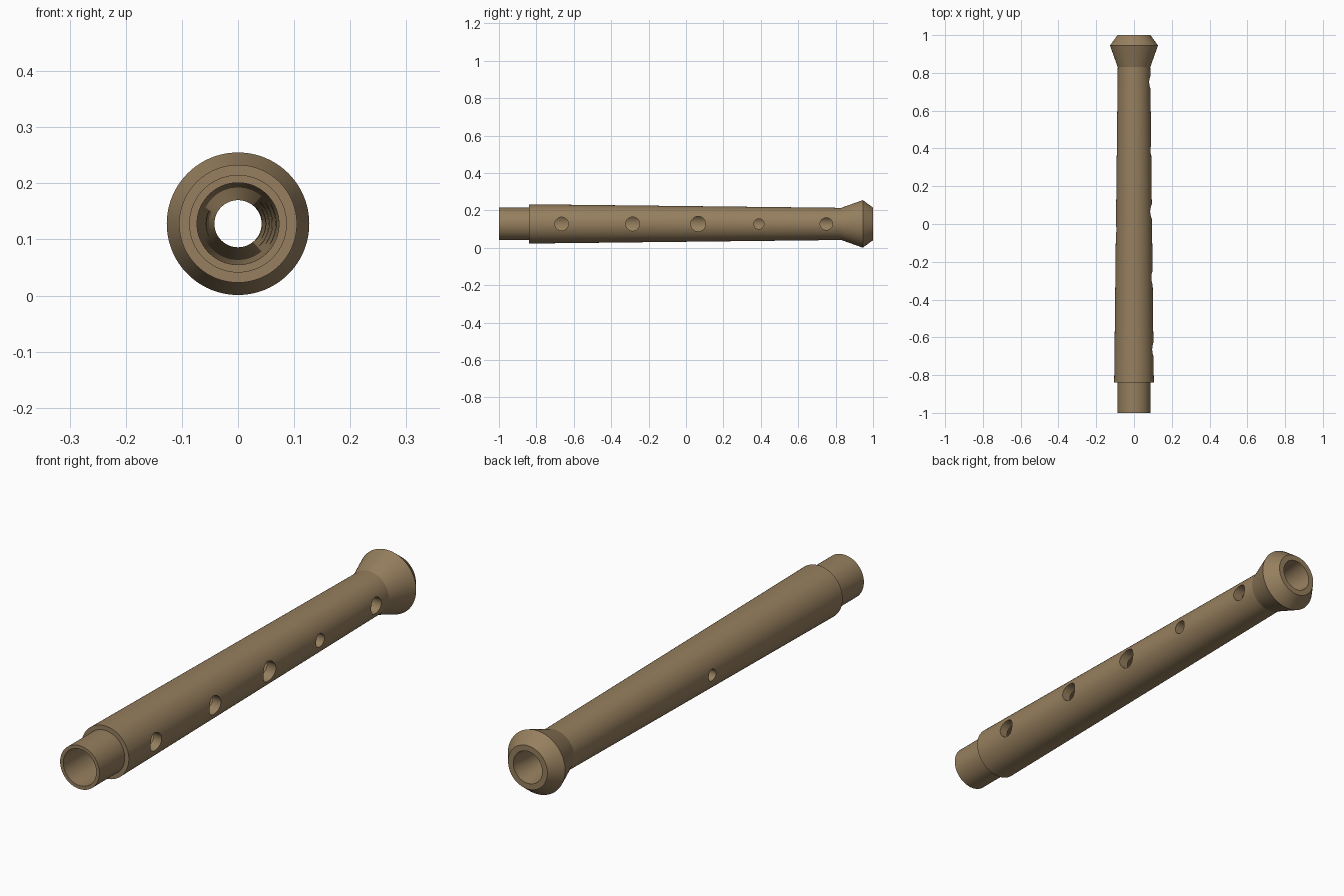
import bpy, bmesh, math
from mathutils import Matrix

if "Cube" in bpy.data.objects:
    bpy.data.objects.remove(bpy.data.objects["Cube"])

AXIS_Z = 0.128
SIDES = 96

wood = bpy.data.materials.new("brown wood")
wood.diffuse_color = (0.305, 0.212, 0.112, 1)
wood.use_nodes = True
wood.node_tree.nodes["Principled BSDF"].inputs["Base Color"].default_value = wood.diffuse_color


def lathe(name, profile):
    """Spin a closed (radius, y) loop around the pipe's long axis."""
    bm = bmesh.new()
    rings = []
    for r, y in profile:
        ring = []
        for i in range(SIDES):
            a = 2 * math.pi * i / SIDES
            ring.append(bm.verts.new((r * math.cos(a), y, AXIS_Z + r * math.sin(a))))
        rings.append(ring)
    for k, ring in enumerate(rings):
        nxt = rings[(k + 1) % len(rings)]
        for i in range(SIDES):
            j = (i + 1) % SIDES
            bm.faces.new((ring[i], ring[j], nxt[j], nxt[i]))
    bmesh.ops.recalc_face_normals(bm, faces=bm.faces)
    mesh = bpy.data.meshes.new(name)
    bm.to_mesh(mesh)
    bm.free()
    obj = bpy.data.objects.new(name, mesh)
    bpy.context.collection.objects.link(obj)
    mesh.materials.append(wood)
    return obj


# Pipe body: tenon, shoulder, tapering tube, flared foot, then the conical bore
pipe = lathe("pipe_body", [
    (0.087, -1.0), (0.087, -0.84), (0.105, -0.84),
    (0.086, 0.83), (0.127, 0.945), (0.087, 1.0),
    (0.064, 1.0), (0.042, 0.80), (0.073, -1.0),
])

# Finger holes on the right and one thumb hole on the left: (y, radius, side)
holes = [(-0.665, 0.036, 1), (-0.285, 0.037, 1), (0.065, 0.040, 1),
         (0.39, 0.027, 1), (0.75, 0.033, 1), (-0.03, 0.023, -1)]
bm = bmesh.new()
for y, r, side in holes:
    place = Matrix.Translation((side * 0.1, y, AXIS_Z)) @ Matrix.Rotation(math.pi / 2, 4, 'Y')
    bmesh.ops.create_cone(bm, cap_ends=True, segments=40, radius1=r, radius2=r,
                          depth=0.19, matrix=place)
mesh = bpy.data.meshes.new("hole_cutter")
bm.to_mesh(mesh)
bm.free()
mesh.materials.append(wood)
cutter = bpy.data.objects.new("hole_cutter", mesh)
bpy.context.collection.objects.link(cutter)
cutter.hide_render = True

# Drill the holes and drop the cutter
bpy.context.view_layer.objects.active = pipe
pipe.select_set(True)
mod = pipe.modifiers.new("drill", 'BOOLEAN')
mod.operation = 'DIFFERENCE'
mod.solver = 'EXACT'
mod.object = cutter
bpy.ops.object.modifier_apply(modifier=mod.name)
bpy.data.objects.remove(cutter)

# Smooth round walls, crisp rims
bpy.ops.object.shade_smooth_by_angle(angle=math.radians(15))
